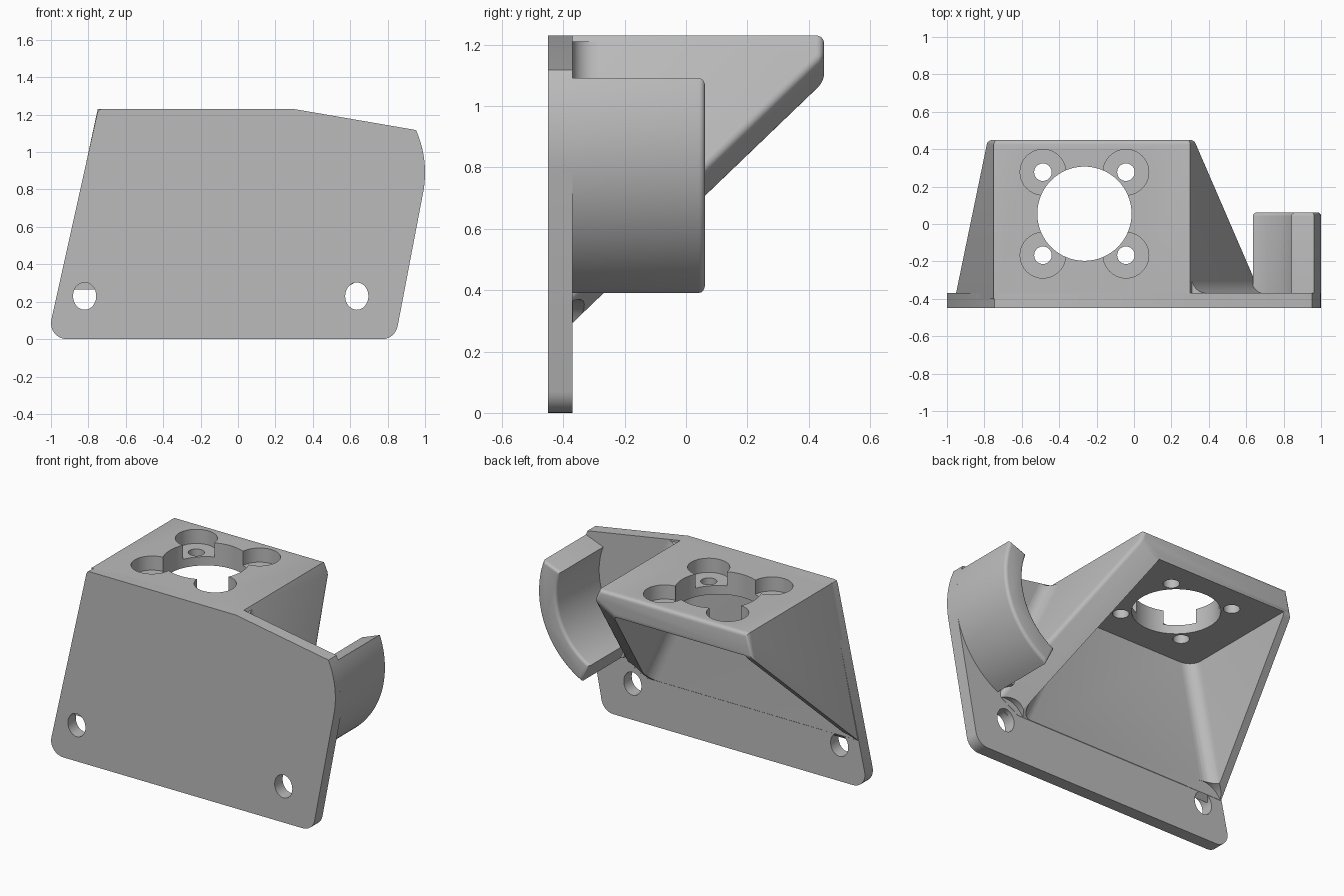
import bpy, bmesh
from math import sin, cos, radians, pi

cube = bpy.data.objects.get("Cube")
if cube:
    bpy.data.objects.remove(cube)

grey = bpy.data.materials.new("plain_grey")
grey.use_nodes = True
grey.diffuse_color = (0.5, 0.5, 0.5, 1)
grey.node_tree.nodes["Principled BSDF"].inputs["Base Color"].default_value = (0.5, 0.5, 0.5, 1)

FRONT, PLATE_BACK, BACK, TOP = -0.45, -0.37, 0.45, 1.23
HIDDEN = -0.4            # depth where parts overlap inside the plate
UNDER = 1.08             # underside of the shelf
HOOK_X, HOOK_Z, HOOK_R, HOOK_IN = 0.44, 0.89, 0.56, 0.43


def finish(bm, name):
    bmesh.ops.recalc_face_normals(bm, faces=bm.faces)
    mesh = bpy.data.meshes.new(name)
    bm.to_mesh(mesh)
    bm.free()
    mesh.materials.append(grey)
    ob = bpy.data.objects.new(name, mesh)
    bpy.context.collection.objects.link(ob)
    return ob


def arc(cx, cy, r, a, b, n=8):
    angles = [radians(a + (b - a) * i / n) for i in range(n + 1)]
    return [(cx + r * cos(t), cy + r * sin(t)) for t in angles]


def loft(ring_a, ring_b):
    bm = bmesh.new()
    a = [bm.verts.new(p) for p in ring_a]
    b = [bm.verts.new(p) for p in ring_b]
    bm.faces.new(a)
    bm.faces.new(b[::-1])
    for i in range(len(a)):
        j = (i + 1) % len(a)
        bm.faces.new((a[i], a[j], b[j], b[i]))
    bmesh.ops.recalc_face_normals(bm, faces=bm.faces)
    return bm


def prism_y(pts, y0, y1):
    return loft([(x, y0, z) for x, z in pts], [(x, y1, z) for x, z in pts])


def prism_z(pts, z0, z1):
    return loft([(x, y, z0) for x, y in pts], [(x, y, z1) for x, y in pts])


def hull(pts):
    bm = bmesh.new()
    for p in pts:
        bm.verts.new(p)
    bmesh.ops.convex_hull(bm, input=bm.verts)
    bmesh.ops.dissolve_limit(bm, angle_limit=radians(2), verts=bm.verts, edges=bm.edges)
    return bm


def round_edges(bm, rule, size, segments=4):
    edges = [e for e in bm.edges if rule(e.verts[0].co, e.verts[1].co)]
    bmesh.ops.bevel(bm, geom=edges, offset=size, segments=segments, profile=0.5,
                    affect='EDGES', clamp_overlap=True)


def activate(ob):
    bpy.ops.object.select_all(action='DESELECT')
    ob.select_set(True)
    bpy.context.view_layer.objects.active = ob


def cut(ob, bm):
    tool = finish(bm, "cutter")
    tool.hide_render = True
    mod = ob.modifiers.new("cut", 'BOOLEAN')
    mod.operation, mod.solver, mod.object = 'DIFFERENCE', 'EXACT', tool
    activate(ob)
    bpy.ops.object.modifier_apply(modifier=mod.name)
    bpy.data.objects.remove(tool)


def circle(cx, cy, r, n=40):
    return arc(cx, cy, r, 0, 360 - 360 / n, n - 1)


# Mounting plate with two slotted holes
outline = (arc(-0.915, 0.085, 0.085, 168, 270) + arc(0.77, 0.085, 0.085, 270, 349)
           + arc(HOOK_X, HOOK_Z, HOOK_R, -11, 24, 12)
           + [(0.3, TOP), (-0.73, TOP), (-0.745, 1.225), (-0.752, 1.21)])
plate = finish(prism_y(outline, FRONT, PLATE_BACK), "mounting_plate")
HOLES = [(-0.82, 0.23), (0.635, 0.23)]
for hx, hz in HOLES:
    slot = [(hx + (x * 0.062), hz + z * 0.073) for x, z in circle(0, 0, 1)]
    cut(plate, prism_y(slot, -0.6, 0))


# Shelf with two sloping side walls, hollow underneath
def left(z):
    return -0.75 - 0.215 * (TOP - z)


def right(z):
    return 0.3 + 0.45 * (TOP - z)


def inner_right(z):
    return 0.19 + 0.45 * (UNDER - z)


drop = 0.96 * (BACK - HIDDEN)
pts = [(x, y, TOP) for x in (left(TOP), right(TOP)) for y in (HIDDEN, BACK)]
for y, d in ((BACK, 0), (HIDDEN, drop)):
    low, high = UNDER - d, UNDER + 0.08 - d
    pts += [(left(low), y, low), (inner_right(low), y, low), (right(high), y, high)]
body = hull(pts)
round_edges(body, lambda a, b: min(a.y, b.y) > 0.4 or
            (min(a.x, b.x) > 0.31 and abs(a.y - b.y) > 0.5), 0.025)
shelf = finish(body, "shelf_and_walls")

ceiling = UNDER + 0.004
cavity = hull([(x(z), y, z) for z in (ceiling, 0) for y in (PLATE_BACK + 0.002, 0.7)
               for x in (lambda z: left(z) + 0.05, inner_right)])
round_edges(cavity, lambda a, b: max(a.y, b.y) < 0 and abs(a.z - b.z) > 0.5, 0.08, 6)
cut(shelf, cavity)

# Clearance for screw heads at the foot of the walls
for hx, hz in HOLES:
    cut(shelf, prism_y(circle(hx, hz, 0.14), PLATE_BACK + 0.001, 0.1))

# Round opening with four counterbored screw holes
CX, CY, STEP = -0.265, 0.055, 0.222
cut(shelf, prism_z(circle(CX, CY, 0.252, 64), 0.9, 1.4))
for sx in (-STEP, STEP):
    for sy in (-STEP, STEP):
        cut(shelf, prism_z(circle(CX + sx, CY + sy, 0.122), TOP - 0.09, 1.4))
        cut(shelf, prism_z(circle(CX + sx, CY + sy, 0.047, 24), 0.9, 1.4))

# Concave fillet between the right wall and the plate
corner = [(-0.02, -0.02), (0.08, -0.02)] + arc(0.08, 0.08, 0.08, 270, 180) + [(-0.02, 0.08)]
rings = [[(right(z) + u, PLATE_BACK + v, z) for u, v in corner] for z in (1.21, 0.42)]
fillet = finish(loft(*rings), "wall_fillet")

# Curved cradle arm on the left side
profile = arc(HOOK_X, HOOK_Z, HOOK_R, -63, 21, 32) + arc(HOOK_X, HOOK_Z, HOOK_IN, 21, -63, 32)
arm = prism_y(profile, HIDDEN, 0.062)
round_edges(arm, lambda a, b: min(a.y, b.y) > 0, 0.025)
cradle = finish(arm, "cradle_arm")

for ob in (plate, shelf, fillet, cradle):
    activate(ob)
    bpy.ops.object.shade_smooth_by_angle(angle=radians(30))
